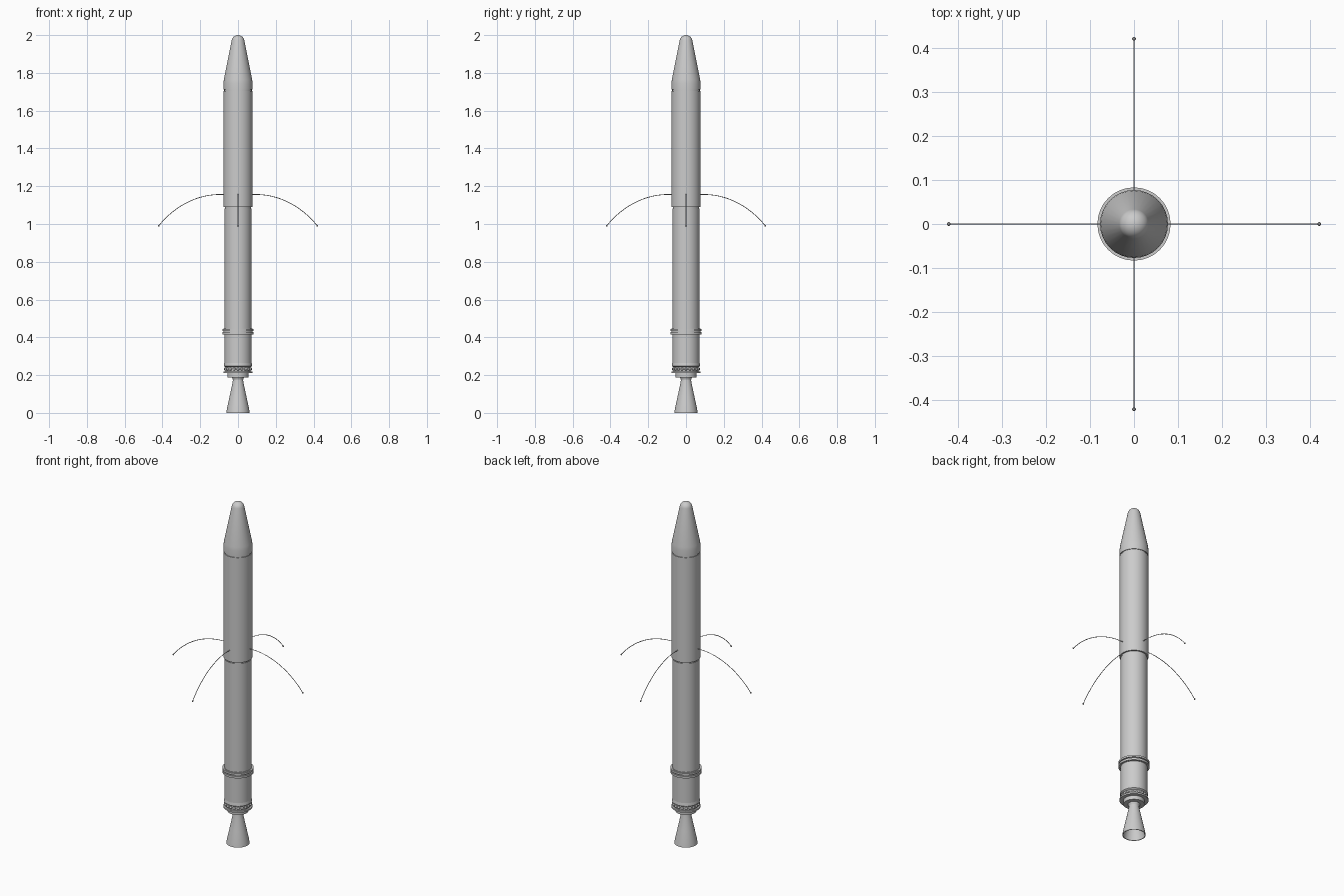
import bpy, bmesh, math
from mathutils import Vector

if "Cube" in bpy.data.objects:
    bpy.data.objects.remove(bpy.data.objects["Cube"], do_unlink=True)

grey = bpy.data.materials.new("light grey")
grey.use_nodes = True
COLOUR = (0.6, 0.6, 0.6, 1)
grey.diffuse_color = COLOUR
grey.node_tree.nodes["Principled BSDF"].inputs["Base Color"].default_value = COLOUR


def finish(name, bm):
    bmesh.ops.remove_doubles(bm, verts=bm.verts, dist=1e-5)
    bmesh.ops.recalc_face_normals(bm, faces=bm.faces)
    mesh = bpy.data.meshes.new(name)
    bm.to_mesh(mesh)
    bm.free()
    mesh.materials.append(grey)
    obj = bpy.data.objects.new(name, mesh)
    bpy.context.collection.objects.link(obj)
    bpy.ops.object.select_all(action='DESELECT')
    obj.select_set(True)
    bpy.context.view_layer.objects.active = obj
    bpy.ops.object.shade_smooth_by_angle(angle=math.radians(30))
    return obj


def lathe(name, profile, steps=32):
    """Spin a (radius, height) profile about the z axis."""
    bm = bmesh.new()
    verts = [bm.verts.new((r, 0, z)) for r, z in profile]
    edges = [bm.edges.new(pair) for pair in zip(verts, verts[1:])]
    bmesh.ops.spin(bm, geom=verts + edges, cent=(0, 0, 0), axis=(0, 0, 1),
                   angle=math.tau, steps=steps)
    return finish(name, bm)


def tube(name, r, z0, z1):
    return lathe(name, [(0, z0), (r, z0), (r, z1), (0, z1)])


# Nose cone with a rounded tip
TIP = 0.034
tip = [(TIP * math.cos(a), 1.966 + TIP * math.sin(a))
       for a in (math.radians(10 + 80 * i / 8) for i in range(8))]
lathe("nose_cone", [(0, 1.712), (0.077, 1.712), (0.077, 1.745), (0.075, 1.765)]
      + tip + [(0, 2.0)])

# Body sections, with narrow grooves between them
tube("nose_joint", 0.073, 1.70, 1.715)
tube("upper_body", 0.077, 1.09, 1.705)
tube("middle_joint", 0.069, 1.075, 1.095)
tube("lower_body", 0.072, 0.44, 1.082)
tube("tail_body", 0.072, 0.262, 0.42)

# Double flange around the lower body
tube("flange_core", 0.076, 0.414, 0.446)
tube("flange_top", 0.083, 0.433, 0.444)
tube("flange_bottom", 0.083, 0.415, 0.427)

# Tail skirt, engine plate and bolt ring
lathe("tail_skirt", [(0, 0.265), (0.072, 0.265), (0.075, 0.248), (0.067, 0.242),
                     (0.067, 0.22), (0.077, 0.22), (0.077, 0.211), (0, 0.211)])
tube("engine_plate", 0.056, 0.188, 0.213)
bm = bmesh.new()
for i in range(20):
    a = math.tau * i / 20
    ball = bmesh.ops.create_uvsphere(bm, u_segments=10, v_segments=6, radius=0.008)
    bmesh.ops.translate(bm, verts=ball["verts"],
                        vec=(0.067 * math.cos(a), 0.067 * math.sin(a), 0.232))
finish("tail_balls", bm)

# Open engine bell
lathe("engine_nozzle", [(0, 0.19), (0.033, 0.19), (0.027, 0.176), (0.029, 0.16),
                        (0.045, 0.085), (0.058, 0.025), (0.062, 0.0), (0.058, 0.0),
                        (0.054, 0.025), (0.041, 0.085), (0.024, 0.165), (0, 0.168)])


# Four drooping whip antennas with ball tips
def antenna(name, angle):
    p = [Vector(v) for v in ((0.07, 1.156), (0.22, 1.165), (0.345, 1.085), (0.42, 0.99))]
    path, sides, r = [], 6, 0.0018
    for i in range(17):
        t = i / 16
        s = 1 - t
        path.append(p[0] * s**3 + p[1] * 3 * s * s * t + p[2] * 3 * s * t * t + p[3] * t**3)
    bm = bmesh.new()
    rings = []
    for i, c in enumerate(path):
        d = (path[min(i + 1, 16)] - path[max(i - 1, 0)]).normalized()
        ring = []
        for k in range(sides):
            a = math.tau * k / sides
            u, w = r * math.cos(a), r * math.sin(a)
            ring.append(bm.verts.new((c.x - d.y * u, w, c.y + d.x * u)))
        rings.append(ring)
    for low, high in zip(rings, rings[1:]):
        for k in range(sides):
            n = (k + 1) % sides
            bm.faces.new((low[k], low[n], high[n], high[k]))
    bm.faces.new(rings[0])
    ball = bmesh.ops.create_uvsphere(bm, u_segments=10, v_segments=6, radius=0.0045)
    bmesh.ops.translate(bm, verts=ball["verts"], vec=(path[-1].x, 0, path[-1].y))
    finish(name, bm).rotation_euler.z = angle


for i, side in enumerate(("left", "back", "right", "front")):
    antenna(side + "_antenna", i * math.pi / 2)
